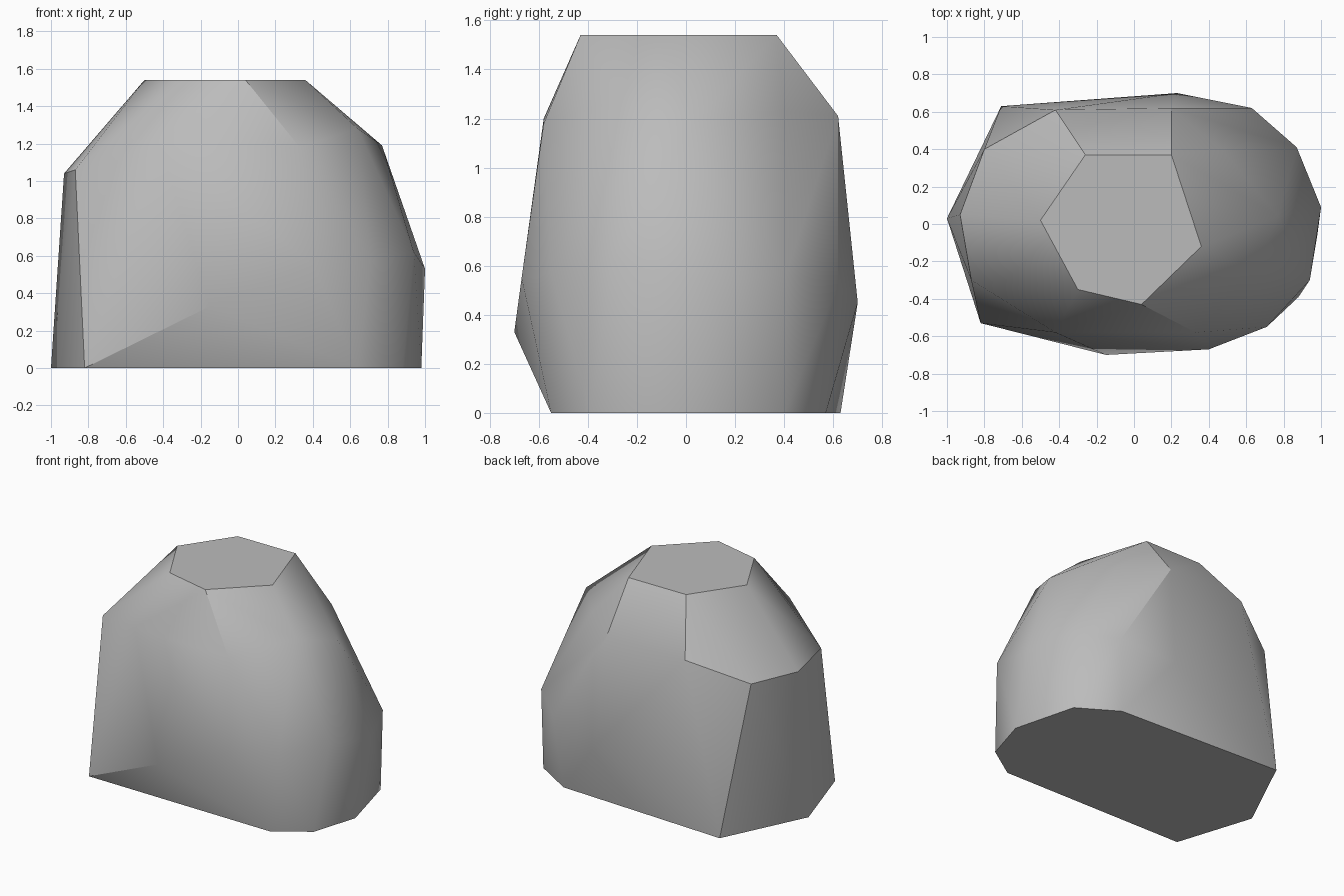
import bpy
import bmesh
import math

# Remove the default cube
default_cube = bpy.data.objects.get("Cube")
if default_cube:
    bpy.data.objects.remove(default_cube, do_unlink=True)


def make_material(name, colour):
    material = bpy.data.materials.new(name)
    material.use_nodes = True
    material.diffuse_color = colour
    shader = material.node_tree.nodes["Principled BSDF"]
    shader.inputs["Base Color"].default_value = colour
    shader.inputs["Roughness"].default_value = 0.9
    return material


def level_ring(outline, height):
    """Lift a flat outline to one height."""
    return [(x, y, height) for x, y in outline]


# Flat base and flat crown of the boulder
base_outline = [(-1, .03), (-.82, -.53), (.64, -.55), (.88, -.39),
                (.98, -.06), (.86, .4), (.58, .57), (-.71, .63)]
crown_outline = [(-.5, .02), (-.3, -.35), (.04, -.43),
                 (.36, -.12), (.2, .37), (-.26, .37)]

# Bulging belly corners
belly = [(-.15, -.7, .33), (.4, -.67, .55), (.71, -.55, .57), (.94, -.3, .62),
         (1, .09, .53), (.87, .41, .57), (.63, .62, .52), (.23, .7, .45)]

# Shoulder corners below the crown
shoulder = [(-.42, -.58, 1.2), (.33, -.58, 1.18), (.64, -.26, 1.28),
            (.77, .04, 1.19), (.47, .4, 1.23), (.2, .62, 1.21),
            (-.42, .61, 1.2), (-.8, .4, 1.05), (-.93, .05, 1.04),
            (-.87, -.3, 1.06)]

corners = (level_ring(base_outline, 0) + belly + shoulder
           + level_ring(crown_outline, 1.54))

# Wrap the corners in a faceted skin and merge the flat facets
bm = bmesh.new()
for corner in corners:
    bm.verts.new(corner)
hull = bmesh.ops.convex_hull(bm, input=bm.verts[:])
loose = [v for v in bm.verts if not v.link_faces]
bmesh.ops.delete(bm, geom=loose, context='VERTS')
bmesh.ops.dissolve_limit(bm, angle_limit=math.radians(1),
                         verts=bm.verts[:], edges=bm.edges[:])
bmesh.ops.recalc_face_normals(bm, faces=bm.faces[:])

mesh = bpy.data.meshes.new("boulder")
bm.to_mesh(mesh)
bm.free()
mesh.materials.append(make_material("stone grey", (.5, .5, .5, 1)))

boulder = bpy.data.objects.new("boulder", mesh)
bpy.context.collection.objects.link(boulder)

# Soft shading with the hard breaks kept sharp
bpy.ops.object.select_all(action='DESELECT')
boulder.select_set(True)
bpy.context.view_layer.objects.active = boulder
bpy.ops.object.shade_smooth_by_angle(angle=math.radians(30))
